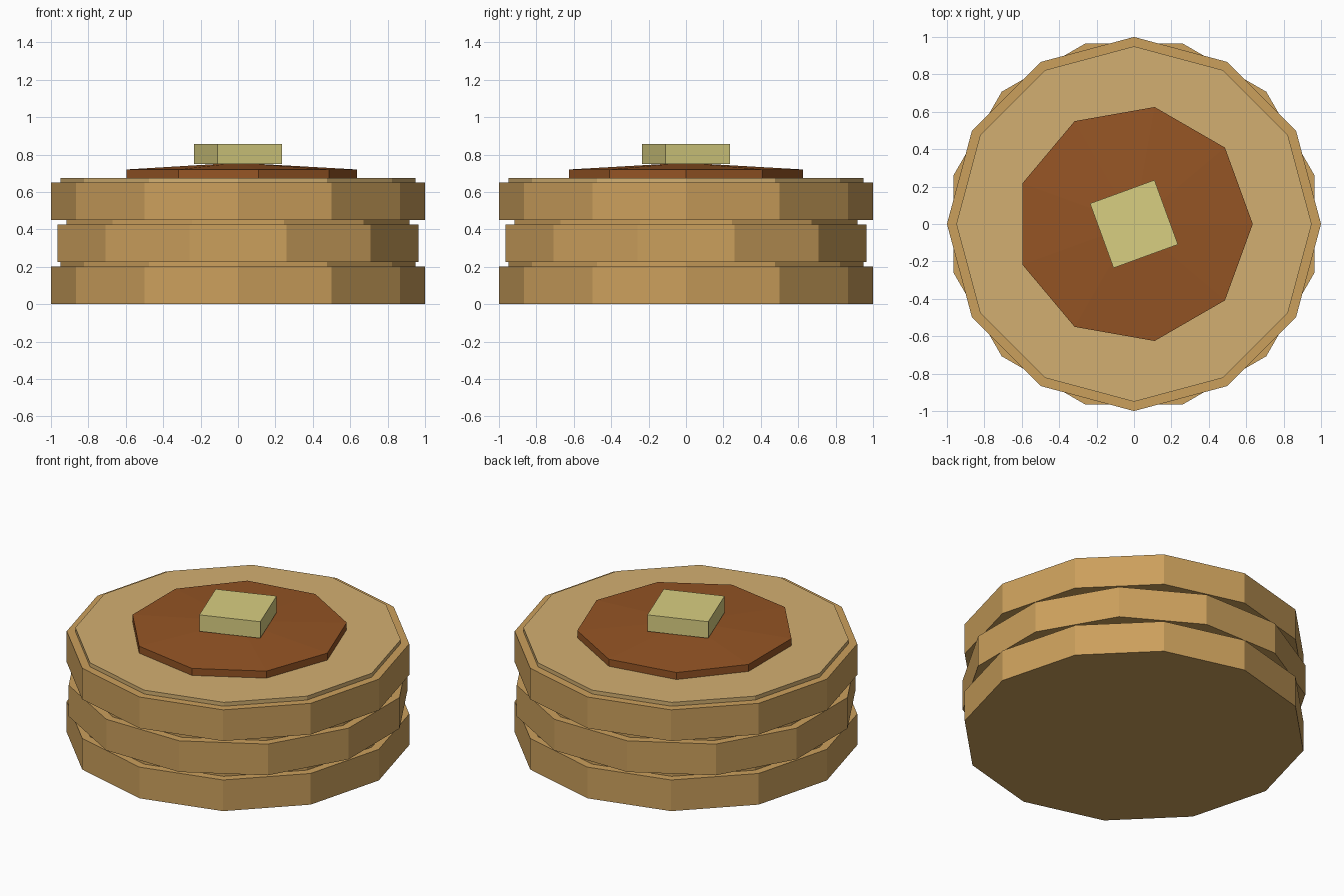
import bpy, math

if "Cube" in bpy.data.objects:
    bpy.data.objects.remove(bpy.data.objects["Cube"])


def material(name, rgb):
    m = bpy.data.materials.new(name)
    m.diffuse_color = (*rgb, 1)
    m.use_nodes = True
    m.node_tree.nodes["Principled BSDF"].inputs["Base Color"].default_value = m.diffuse_color
    return m


def disc(name, sides, radius, z0, z1, turn, mat, top_radius=None):
    """Flat-sided disc or cone with its first corner at angle `turn` (degrees)."""
    # Blender puts the first corner on +y
    bpy.ops.mesh.primitive_cone_add(
        vertices=sides, radius1=radius,
        radius2=radius if top_radius is None else top_radius,
        depth=z1 - z0, location=(0, 0, (z0 + z1) / 2),
        rotation=(0, 0, math.radians(turn - 90)))
    ob = bpy.context.object
    ob.name = name
    ob.data.materials.append(mat)
    return ob


crust = material("crust", (0.60, 0.35, 0.107))
crumb = material("crumb", (0.65, 0.43, 0.165))
syrup = material("syrup", (0.30, 0.09, 0.018))
butter = material("butter", (0.69, 0.62, 0.22))

# Three stacked pancakes, each with a slightly smaller raised face
for i in range(3):
    z = 0.225 * i
    turn = 15 * (i % 2)
    disc(f"pancake_{i + 1}", 12, 1.0, z, z + 0.2, turn, crust)
    disc(f"pancake_face_{i + 1}", 12, 0.95, z + 0.2, z + 0.225, turn,
         crumb if i == 2 else crust)

# Syrup pool: low rim and a shallow pointed top
disc("syrup_rim", 9, 0.635, 0.675, 0.72, 0, syrup)
disc("syrup_top", 9, 0.635, 0.72, 0.756, 0, syrup, top_radius=0)

# Butter pat
bpy.ops.mesh.primitive_cube_add(size=1, location=(0, 0, 0.803),
                                rotation=(0, 0, math.radians(20)))
pat = bpy.context.object
pat.name = "butter_pat"
pat.scale = (0.367, 0.367, 0.106)
pat.data.materials.append(butter)
